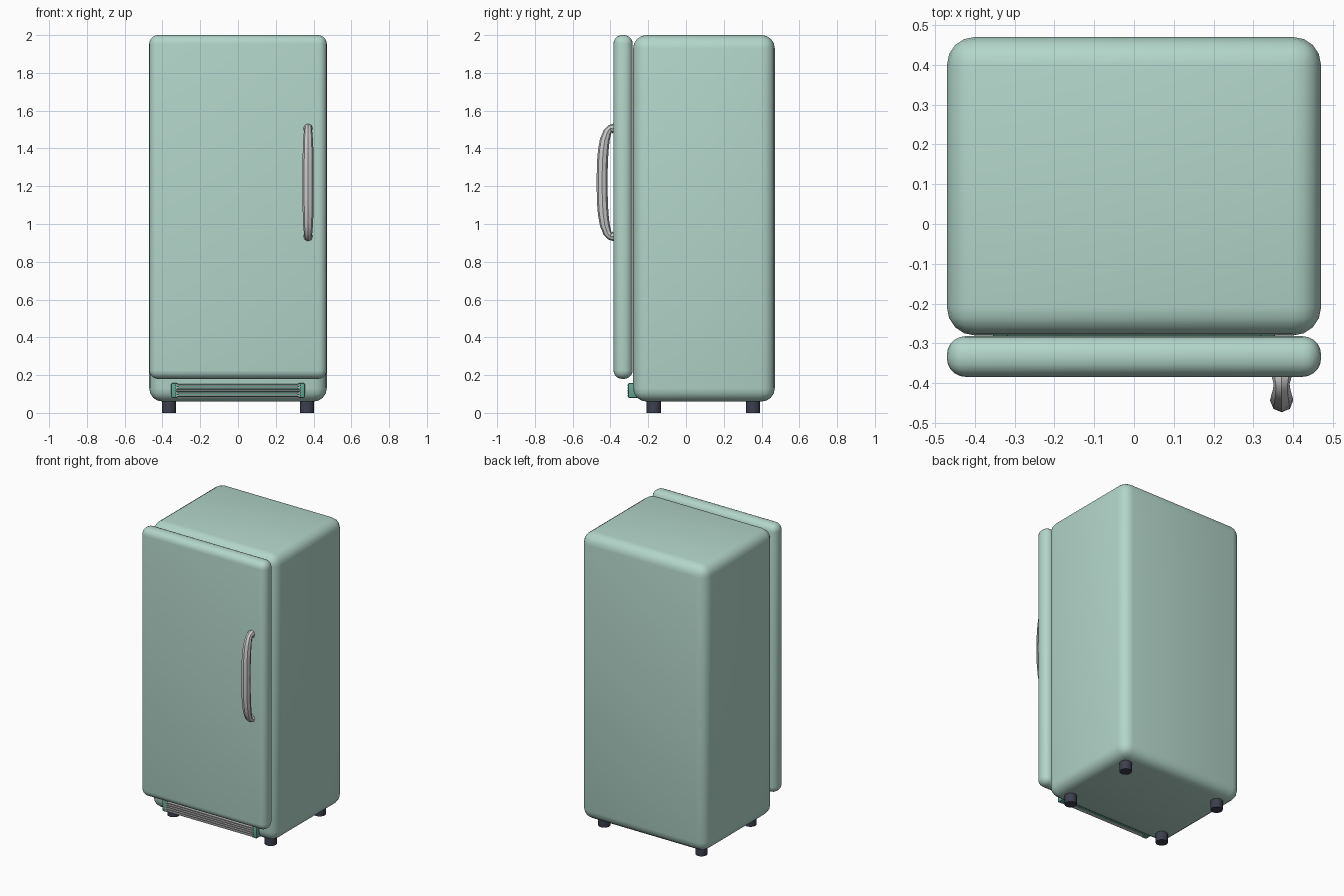
import bpy, math

if "Cube" in bpy.data.objects:
    bpy.data.objects.remove(bpy.data.objects["Cube"])

def material(name, rgb):
    m = bpy.data.materials.new(name)
    m.diffuse_color = (*rgb, 1)
    m.use_nodes = True
    m.node_tree.nodes["Principled BSDF"].inputs["Base Color"].default_value = m.diffuse_color
    return m

MINT = material("mint_enamel", (0.45, 0.67, 0.59))
GREEN = material("dark_green", (0.12, 0.38, 0.29))
DARK = material("dark_rubber", (0.045, 0.05, 0.075))

def finish(ob, name, mat=None):
    ob.name = name
    if mat:
        ob.data.materials.append(mat)
    bpy.ops.object.select_all(action='DESELECT')
    ob.select_set(True)
    bpy.context.view_layer.objects.active = ob
    bpy.ops.object.shade_smooth_by_angle(angle=math.radians(35))
    return ob

def rounded_box(name, lo, hi, radius, segments, mat=None):
    bpy.ops.mesh.primitive_cube_add(size=1, location=[(a + b) / 2 for a, b in zip(lo, hi)])
    ob = bpy.context.object
    ob.scale = [b - a for a, b in zip(lo, hi)]
    bpy.ops.object.transform_apply(location=False, rotation=False, scale=True)
    bev = ob.modifiers.new("bevel", 'BEVEL')
    bev.width, bev.segments = radius, segments
    bpy.ops.object.modifier_apply(modifier="bevel")
    return finish(ob, name, mat)

# Cabinet and door
rounded_box("cabinet", (-0.47, -0.28, 0.06), (0.47, 0.47, 2.0), 0.07, 4, MINT)
rounded_box("door", (-0.47, -0.384, 0.18), (0.47, -0.282, 2.0), 0.046, 5, MINT)

# Feet
for x, side in ((-0.365, "left"), (0.365, "right")):
    for y, end in ((-0.17, "front"), (0.355, "back")):
        bpy.ops.mesh.primitive_cylinder_add(vertices=16, radius=0.038, depth=0.08,
                                            location=(x, y, 0.04))
        finish(bpy.context.object, f"{end}_{side}_foot", DARK)

# Grille: two end caps, a back plate and horizontal slats
for x, side in ((-0.336, "left"), (0.336, "right")):
    rounded_box(f"grille_cap_{side}", (x - 0.018, -0.307, 0.08), (x + 0.018, -0.255, 0.157),
                0.005, 2, GREEN)
rounded_box("grille_back", (-0.33, -0.287, 0.085), (0.33, -0.255, 0.152), 0.002, 1, GREEN)
for i in range(5):
    z = 0.0905 + i * 0.014
    rounded_box(f"grille_slat_{i + 1}", (-0.33, -0.311, z - 0.004), (0.33, -0.28, z + 0.004),
                0.002, 2)

# Handle: tube along a bowed path, necked near both ends (y, height from middle, radius)
half = [(-0.378, 0.283, 0.025), (-0.388, 0.287, 0.024), (-0.402, 0.285, 0.020),
        (-0.416, 0.268, 0.022), (-0.430, 0.225, 0.026), (-0.438, 0.17, 0.028),
        (-0.443, 0.10, 0.029)]
path = half + [(-0.444, 0, 0.029)] + [(y, -h, r) for y, h, r in reversed(half)]
curve = bpy.data.curves.new("handle", 'CURVE')
curve.dimensions = '3D'
curve.bevel_depth = 1.0
curve.bevel_resolution = 2
curve.use_fill_caps = True
spline = curve.splines.new('POLY')
spline.points.add(len(path) - 1)
for p, (y, h, r) in zip(spline.points, path):
    p.co = (0.371, y, 1.22 + h, 1)
    p.radius = r
handle = bpy.data.objects.new("handle", curve)
bpy.context.collection.objects.link(handle)
bpy.ops.object.select_all(action='DESELECT')
handle.select_set(True)
bpy.context.view_layer.objects.active = handle
bpy.ops.object.convert(target='MESH')
finish(bpy.context.object, "handle")
